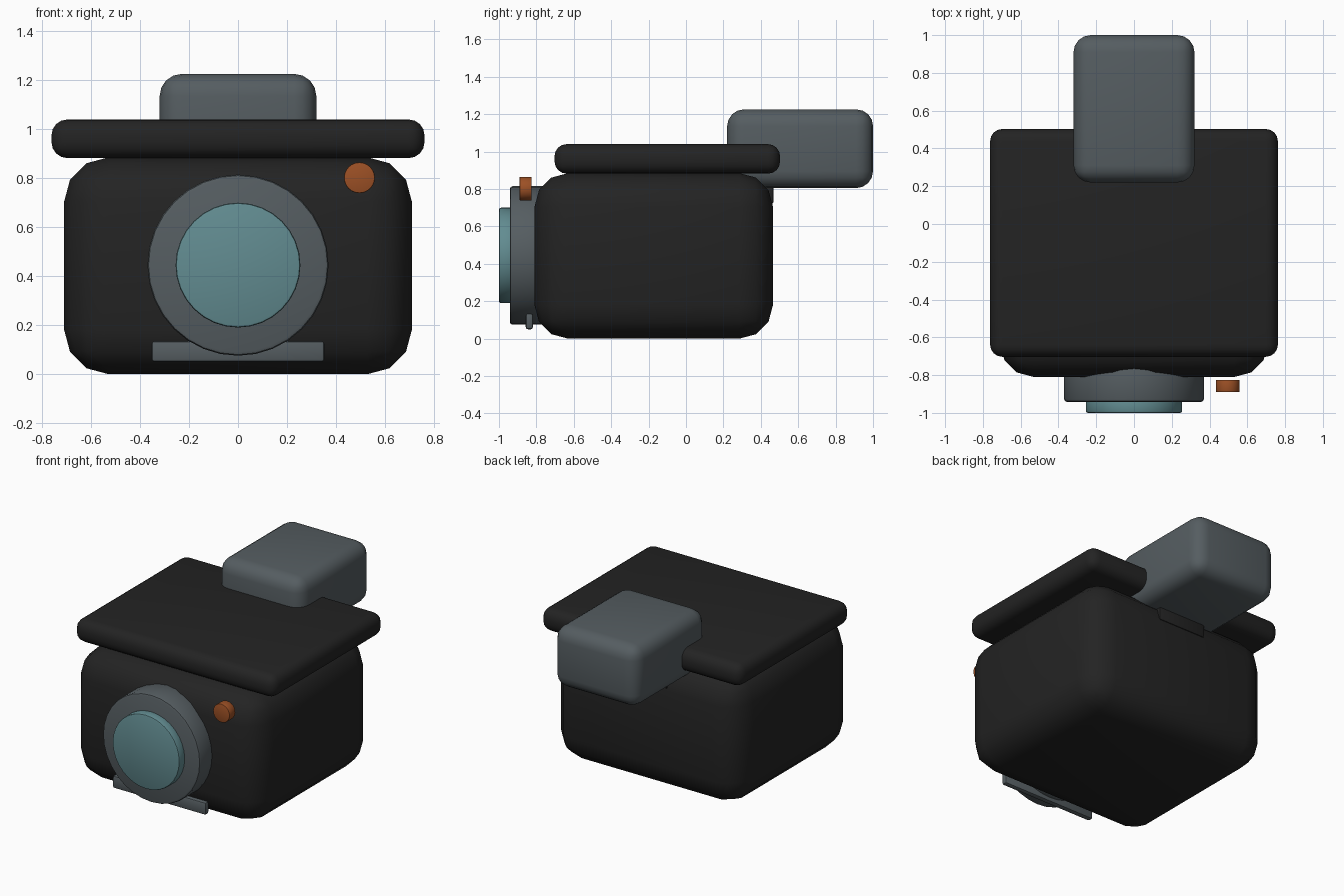
import bpy, math

if "Cube" in bpy.data.objects:
    bpy.data.objects.remove(bpy.data.objects["Cube"])


def material(name, rgb):
    """Flat colour given as sRGB 0-255."""
    m = bpy.data.materials.new(name)
    lin = [((c / 255 + 0.055) / 1.055) ** 2.4 if c > 10 else c / 255 / 12.92 for c in rgb]
    m.diffuse_color = (*lin, 1)
    m.use_nodes = True
    m.node_tree.nodes["Principled BSDF"].inputs["Base Color"].default_value = m.diffuse_color
    return m


BLACK = material("matte_black", (35, 35, 35))
GREY = material("slate_grey", (85, 93, 97))
GLASS = material("teal_glass", (98, 140, 145))
ORANGE = material("burnt_orange", (156, 80, 37))


def finish(name, mat, bevel, segments):
    """Name, colour, bevel and smooth the active object."""
    ob = bpy.context.object
    ob.name = name
    ob.data.materials.append(mat)
    bpy.ops.object.transform_apply(location=False, rotation=True, scale=True)
    if bevel:
        mod = ob.modifiers.new("bevel", "BEVEL")
        mod.width = bevel
        mod.segments = segments
        mod.limit_method = "ANGLE"
        mod.angle_limit = math.radians(40)
        bpy.ops.object.modifier_apply(modifier="bevel")
    bpy.ops.object.shade_smooth_by_angle(angle=math.radians(35))
    return ob


def box(name, mat, x, y, z, bevel, segments=3):
    """Rounded box from (min, max) ranges."""
    bpy.ops.mesh.primitive_cube_add(size=1, location=[sum(r) / 2 for r in (x, y, z)])
    bpy.context.object.scale = [r[1] - r[0] for r in (x, y, z)]
    return finish(name, mat, bevel, segments)


def disc(name, mat, x, z, radius, y, bevel, sides=32):
    """Cylinder lying along y."""
    bpy.ops.mesh.primitive_cylinder_add(
        vertices=sides, radius=radius, depth=y[1] - y[0],
        location=(x, sum(y) / 2, z), rotation=(math.pi / 2, 0, 0))
    return finish(name, mat, bevel, 2)


# Main housing, overhanging lid and rear viewfinder block
box("body", BLACK, (-0.71, 0.71), (-0.81, 0.465), (0, 0.885), 0.18)
box("lid", BLACK, (-0.762, 0.762), (-0.703, 0.503), (0.882, 1.04), 0.065, 4)
box("viewfinder", GREY, (-0.32, 0.32), (0.22, 1.0), (0.805, 1.226), 0.09, 4)
box("viewfinder_bracket", BLACK, (-0.18, 0.18), (0.42, 0.467), (0.72, 0.815), 0.01, 2)

# Lens
disc("lens_ring", GREY, 0, 0.445, 0.37, (-0.942, -0.74), 0.015)
disc("lens_glass", GLASS, 0, 0.445, 0.255, (-1.0, -0.92), 0.01)

# Front details
disc("button", ORANGE, 0.496, 0.802, 0.063, (-0.89, -0.825), 0.004, 24)
box("front_plate", GREY, (-0.353, 0.353), (-0.857, -0.818), (0.05, 0.135), 0.012, 2)
